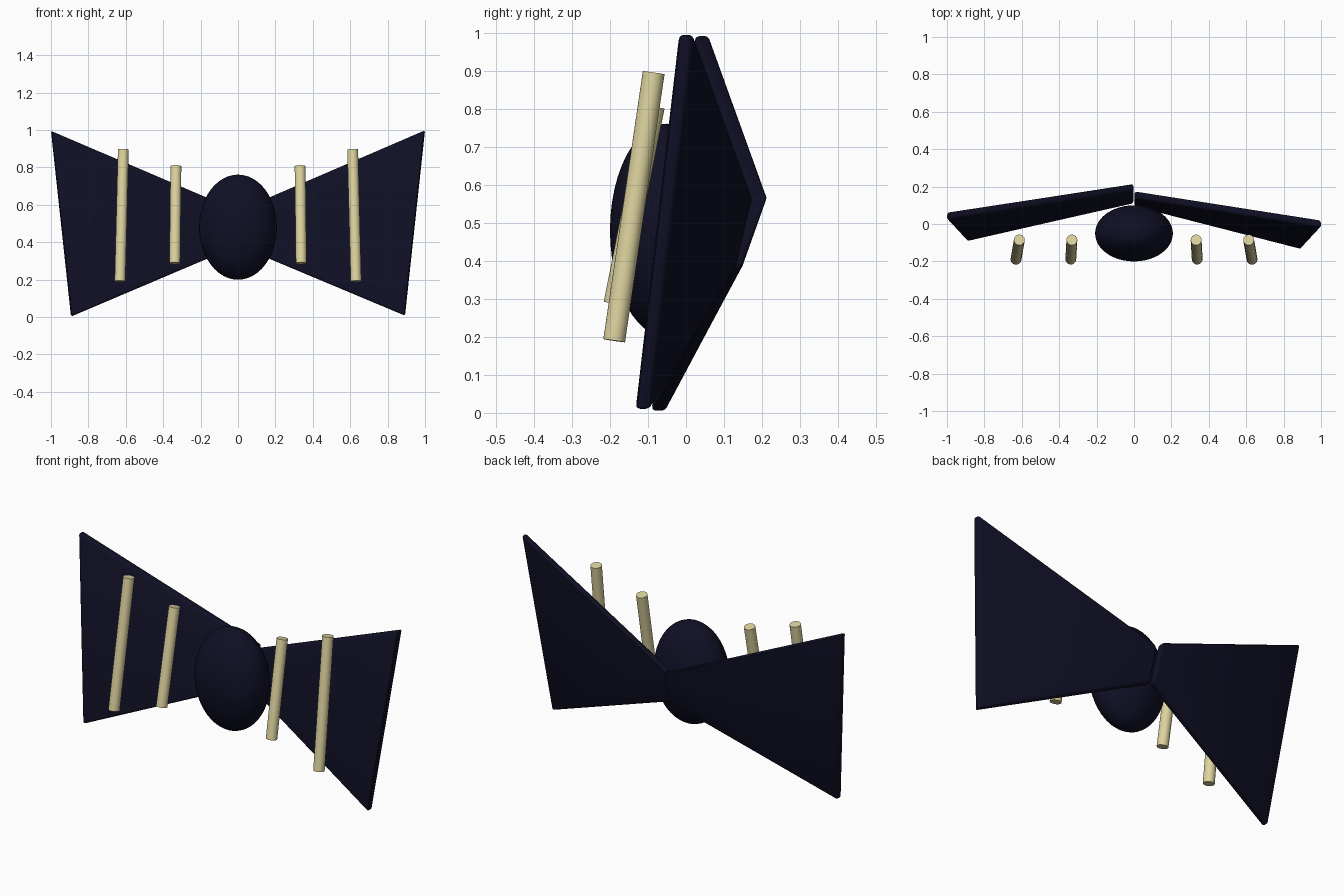
import bpy, bmesh
from mathutils import Vector

if "Cube" in bpy.data.objects:
    bpy.data.objects.remove(bpy.data.objects["Cube"])


def material(name, color):
    m = bpy.data.materials.new(name)
    m.diffuse_color = (*color, 1)
    m.use_nodes = True
    m.node_tree.nodes["Principled BSDF"].inputs["Base Color"].default_value = m.diffuse_color
    return m


navy = material("dark_navy", (0.005, 0.005, 0.019))
cream = material("pale_cream", (0.73, 0.66, 0.35))


def smooth(ob):
    bpy.ops.object.select_all(action='DESELECT')
    ob.select_set(True)
    bpy.context.view_layer.objects.active = ob
    bpy.ops.object.shade_smooth_by_angle(angle=0.6)


def wing(name, corners, half=0.02):
    """Flat tapering plate given by the mid-plane corners, with rounded edges."""
    bm = bmesh.new()
    front = [bm.verts.new(Vector(c) - Vector((0, half, 0))) for c in corners]
    back = [bm.verts.new(Vector(c) + Vector((0, half, 0))) for c in corners]
    bm.faces.new(front)
    bm.faces.new(back[::-1])
    for i in range(4):
        j = (i + 1) % 4
        bm.faces.new((front[i], back[i], back[j], front[j]))
    bmesh.ops.recalc_face_normals(bm, faces=bm.faces)
    bmesh.ops.bevel(bm, geom=bm.edges[:], offset=0.012, segments=3,
                    profile=0.5, affect='EDGES')
    me = bpy.data.meshes.new(name)
    bm.to_mesh(me)
    bm.free()
    me.materials.append(navy)
    ob = bpy.data.objects.new(name, me)
    bpy.context.collection.objects.link(ob)
    smooth(ob)


# Two bow wings, the right one sitting slightly further forward
wing("left_wing", [(-1.0, 0.042, 0.995), (-0.893, -0.073, 0.002),
                   (-0.003, 0.127, 0.38), (-0.003, 0.197, 0.568)])
wing("right_wing", [(1.0, 0.0, 0.998), (0.893, -0.115, 0.007),
                    (0.003, 0.112, 0.38), (0.003, 0.157, 0.568)])

# Egg-shaped centre knot
bpy.ops.mesh.primitive_uv_sphere_add(segments=48, ring_count=24, radius=1,
                                     location=(0, -0.05, 0.48))
knot = bpy.context.object
knot.name = "centre_knot"
knot.scale = (0.208, 0.15, 0.281)
knot.data.materials.append(navy)
smooth(knot)


def rod(name, top, bottom):
    a, b = Vector(top), Vector(bottom)
    bpy.ops.mesh.primitive_cylinder_add(vertices=24, radius=0.029,
                                        depth=(a - b).length, location=(a + b) / 2)
    ob = bpy.context.object
    ob.name = name
    ob.rotation_euler = (a - b).to_track_quat('Z', 'Y').to_euler()
    ob.data.materials.append(cream)
    smooth(ob)


# Leaning stripe rods, mirrored on both sides
for side, s in (("left", -1), ("right", 1)):
    rod(side + "_outer_stripe", (s * 0.613, -0.085, 0.895), (s * 0.631, -0.189, 0.19))
    rod(side + "_inner_stripe", (s * 0.332, -0.085, 0.806), (s * 0.338, -0.188, 0.287))
